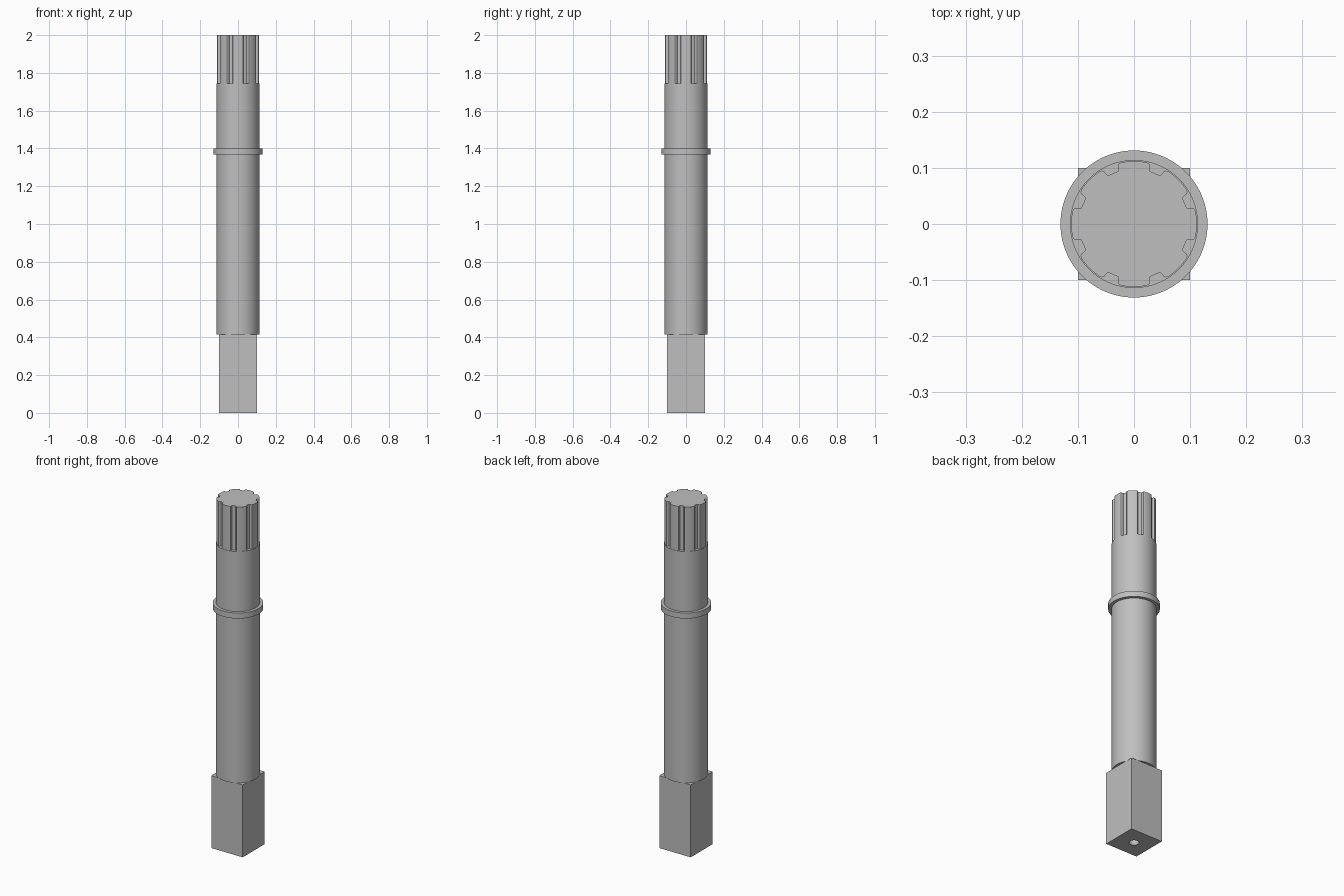
import bpy, bmesh, math

if "Cube" in bpy.data.objects:
    bpy.data.objects.remove(bpy.data.objects["Cube"], do_unlink=True)

steel = bpy.data.materials.new("steel grey")
steel.use_nodes = True
colour = (0.52, 0.52, 0.52, 1)
steel.diffuse_color = colour
steel.node_tree.nodes["Principled BSDF"].inputs["Base Color"].default_value = colour


def prism(name, outline, bottom, top, smooth=True):
    """Extrude a closed outline from bottom to top."""
    bm = bmesh.new()
    face = bm.faces.new([bm.verts.new((x, y, bottom)) for x, y in outline])
    new = bmesh.ops.extrude_face_region(bm, geom=[face])["geom"]
    for v in new:
        if isinstance(v, bmesh.types.BMVert):
            v.co.z = top
    bmesh.ops.recalc_face_normals(bm, faces=bm.faces)
    mesh = bpy.data.meshes.new(name)
    bm.to_mesh(mesh)
    bm.free()
    obj = bpy.data.objects.new(name, mesh)
    bpy.context.collection.objects.link(obj)
    mesh.materials.append(steel)
    if smooth:
        bpy.ops.object.select_all(action="DESELECT")
        obj.select_set(True)
        bpy.context.view_layer.objects.active = obj
        bpy.ops.object.shade_smooth_by_angle(angle=math.radians(25))
    return obj


def polar(radius, degrees):
    a = math.radians(degrees)
    return radius * math.cos(a), radius * math.sin(a)


def circle(radius, sides=96):
    return [polar(radius, 360 * i / sides) for i in range(sides)]


# Square drive end with a centre hole underneath
half = 0.1
drive = prism("square_drive", [(-half, -half), (half, -half), (half, half), (-half, half)],
              0, 0.416, smooth=False)
cutter = prism("centre_hole_cutter", circle(0.025, 32), -0.05, 0.08)
cutter.hide_render = True
cutter.hide_set(True)
hole = drive.modifiers.new("centre hole", "BOOLEAN")
hole.operation = "DIFFERENCE"
hole.solver = "EXACT"
hole.object = cutter

# Round shaft and collar
prism("shaft", circle(0.114), 0.416, 1.745)
prism("collar", circle(0.131), 1.368, 1.4)

# Splined end: eight broad teeth with softened corners and narrow grooves
tooth = [(0.098, -17), (0.1, -16.3), (0.108, -15.3), (0.111, -14)]
tooth += [(0.112, a) for a in range(-12, 13, 3)]
tooth += [(r, -a) for r, a in reversed(tooth[:4])]
spline = [polar(r, a + 45 * i) for i in range(8) for r, a in tooth]
prism("splined_end", spline, 1.745, 2.0)
